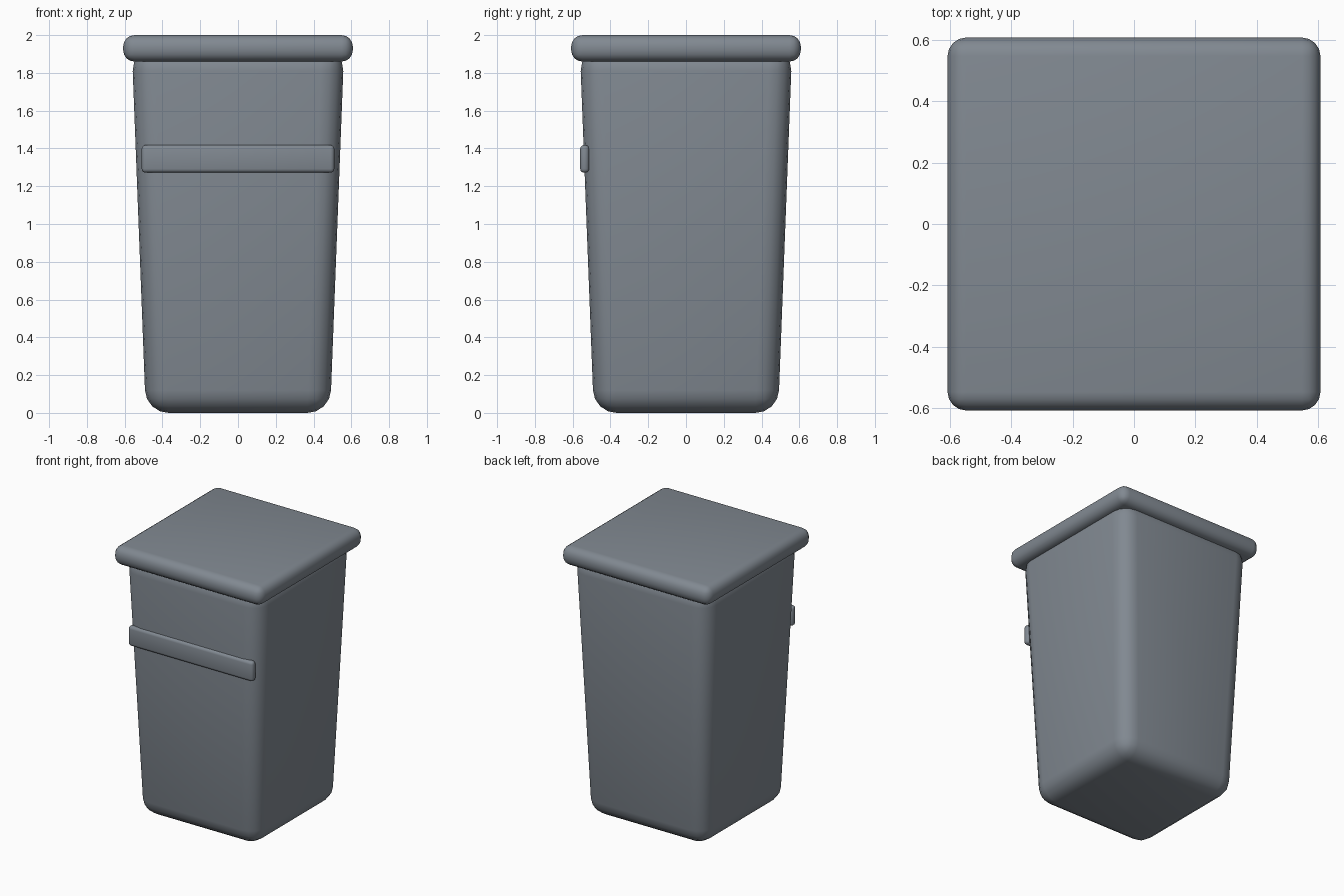
import bpy, bmesh

if "Cube" in bpy.data.objects:
    bpy.data.objects.remove(bpy.data.objects["Cube"])

grey = bpy.data.materials.new("slate_grey")
grey.diffuse_color = (0.22, 0.25, 0.285, 1)
grey.use_nodes = True
grey.node_tree.nodes["Principled BSDF"].inputs["Base Color"].default_value = grey.diffuse_color


def rounded_box(name, x, y, z, radius, segments, top_scale=1.0):
    """Box from (min, max) ranges, optionally flared at the top, with rounded edges."""
    bm = bmesh.new()
    bmesh.ops.create_cube(bm, size=1)
    for v in bm.verts:
        k = top_scale if v.co.z > 0 else 1.0
        v.co = [r[0] + (c + 0.5) * (r[1] - r[0]) for c, r in zip(v.co, (x, y, z))]
        v.co.x *= k
        v.co.y *= k
    bmesh.ops.bevel(bm, geom=bm.edges[:], offset=radius, offset_type='OFFSET',
                    segments=segments, profile=0.5, affect='EDGES', clamp_overlap=True)
    for f in bm.faces:
        f.smooth = True
    mesh = bpy.data.meshes.new(name)
    bm.to_mesh(mesh)
    bm.free()
    mesh.materials.append(grey)
    obj = bpy.data.objects.new(name, mesh)
    bpy.context.collection.objects.link(obj)
    return obj


# Tapered bin body, its top hidden inside the lid
rounded_box("bin_body", (-0.488, 0.488), (-0.488, 0.488), (0, 1.93), 0.12, 4, 0.562 / 0.488)
# Overhanging lid
rounded_box("lid", (-0.608, 0.608), (-0.608, 0.608), (1.86, 2.0), 0.06, 4)
# Front handle bar
rounded_box("handle_bar", (-0.51, 0.51), (-0.56, -0.513), (1.272, 1.418), 0.02, 3)
